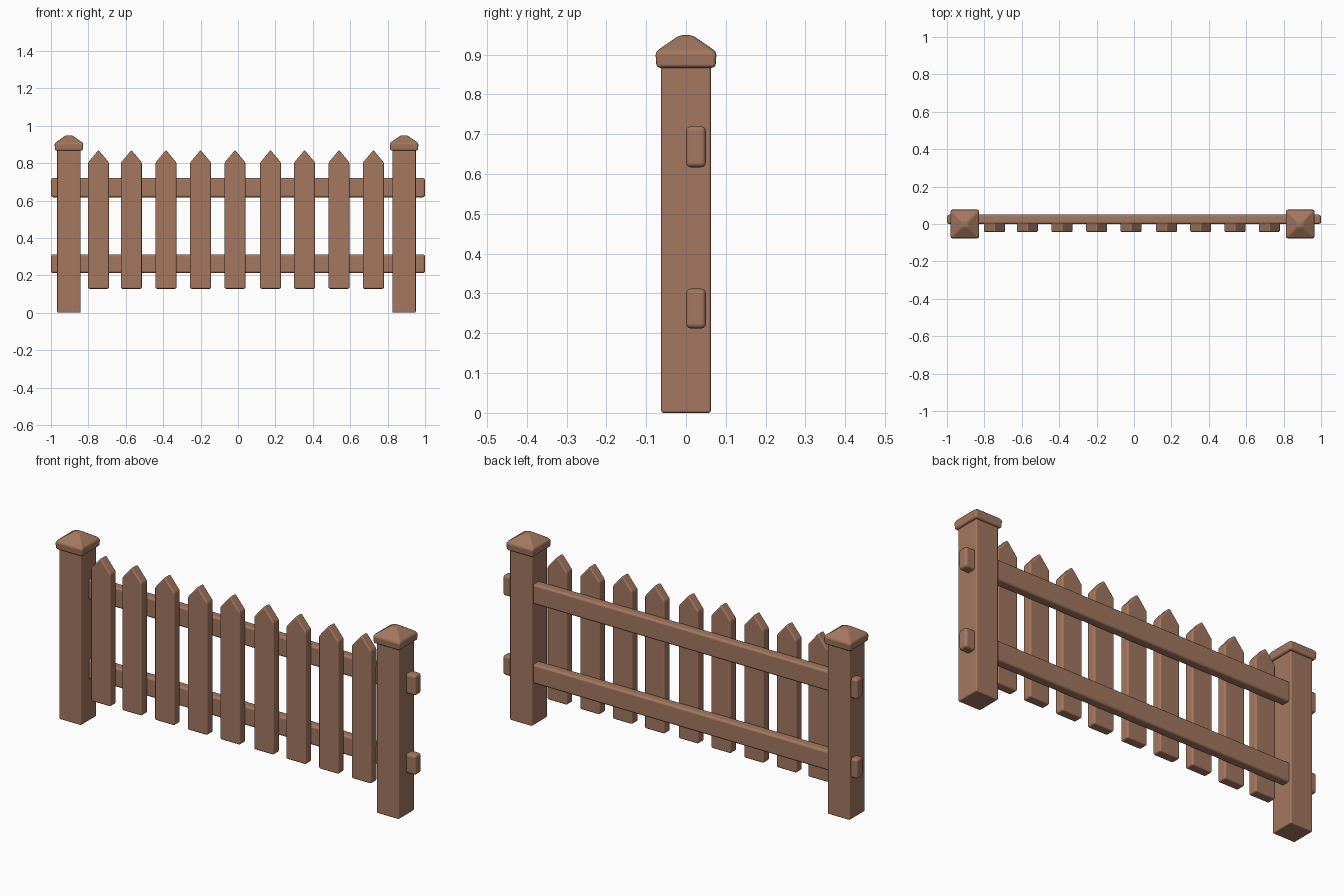
import bpy, bmesh

if "Cube" in bpy.data.objects:
    bpy.data.objects.remove(bpy.data.objects["Cube"])

wood = bpy.data.materials.new("brown_wood")
wood.diffuse_color = (0.37, 0.185, 0.115, 1)
wood.use_nodes = True
wood.node_tree.nodes["Principled BSDF"].inputs["Base Color"].default_value = wood.diffuse_color


def finish(name, bm, bevel):
    """Turn a bmesh into a smooth, softly bevelled wooden part."""
    bmesh.ops.recalc_face_normals(bm, faces=bm.faces[:])
    for f in bm.faces:
        f.smooth = True
    me = bpy.data.meshes.new(name)
    bm.to_mesh(me)
    bm.free()
    me.materials.append(wood)
    ob = bpy.data.objects.new(name, me)
    bpy.context.collection.objects.link(ob)
    mod = ob.modifiers.new("soft_edges", 'BEVEL')
    mod.width = bevel
    mod.segments = 3
    mod.limit_method = 'ANGLE'
    mod.angle_limit = 0.3
    mod.harden_normals = True
    return ob


def prism(name, rings, bevel):
    """Loft closed rings of points and cap both ends."""
    bm = bmesh.new()
    loops = [[bm.verts.new(p) for p in r] for r in rings]
    n = len(loops[0])
    for a, b in zip(loops, loops[1:]):
        for i in range(n):
            j = (i + 1) % n
            bm.faces.new((a[i], a[j], b[j], b[i]))
    bm.faces.new(loops[0])
    bm.faces.new(loops[-1])
    return finish(name, bm, bevel)


def square(cx, h, z):
    return [(cx - h, -h, z), (cx + h, -h, z), (cx + h, h, z), (cx - h, h, z)]


# Posts with pyramid caps
for side, cx in (("left", -0.904), ("right", 0.888)):
    prism(side + "_post", [square(cx, 0.0625, 0), square(cx, 0.0625, 0.88)], 0.006)
    prism(side + "_post_cap", [square(cx, 0.074, 0.867), square(cx, 0.077, 0.907),
                               square(cx, 0.016, 0.949)], 0.009)

# Horizontal rails running through the posts
for name, z0, z1 in (("upper_rail", 0.617, 0.72), ("lower_rail", 0.212, 0.312)):
    prism(name, [[(x, 0.0, z0), (x, 0.05, z0), (x, 0.05, z1), (x, 0.0, z1)]
                 for x in (-1, 1)], 0.012)

# Pointed pickets on the front of the rails
for i, cx in enumerate((-0.746, -0.57, -0.385, -0.2, -0.016, 0.174, 0.356, 0.54, 0.724)):
    w = 0.056
    outline = [(-w, 0.128), (w, 0.128), (w, 0.803), (0, 0.87), (-w, 0.803)]
    prism(f"picket_{i + 1}", [[(cx + x, y, z) for x, z in outline]
                              for y in (-0.043, 0.006)], 0.008)
